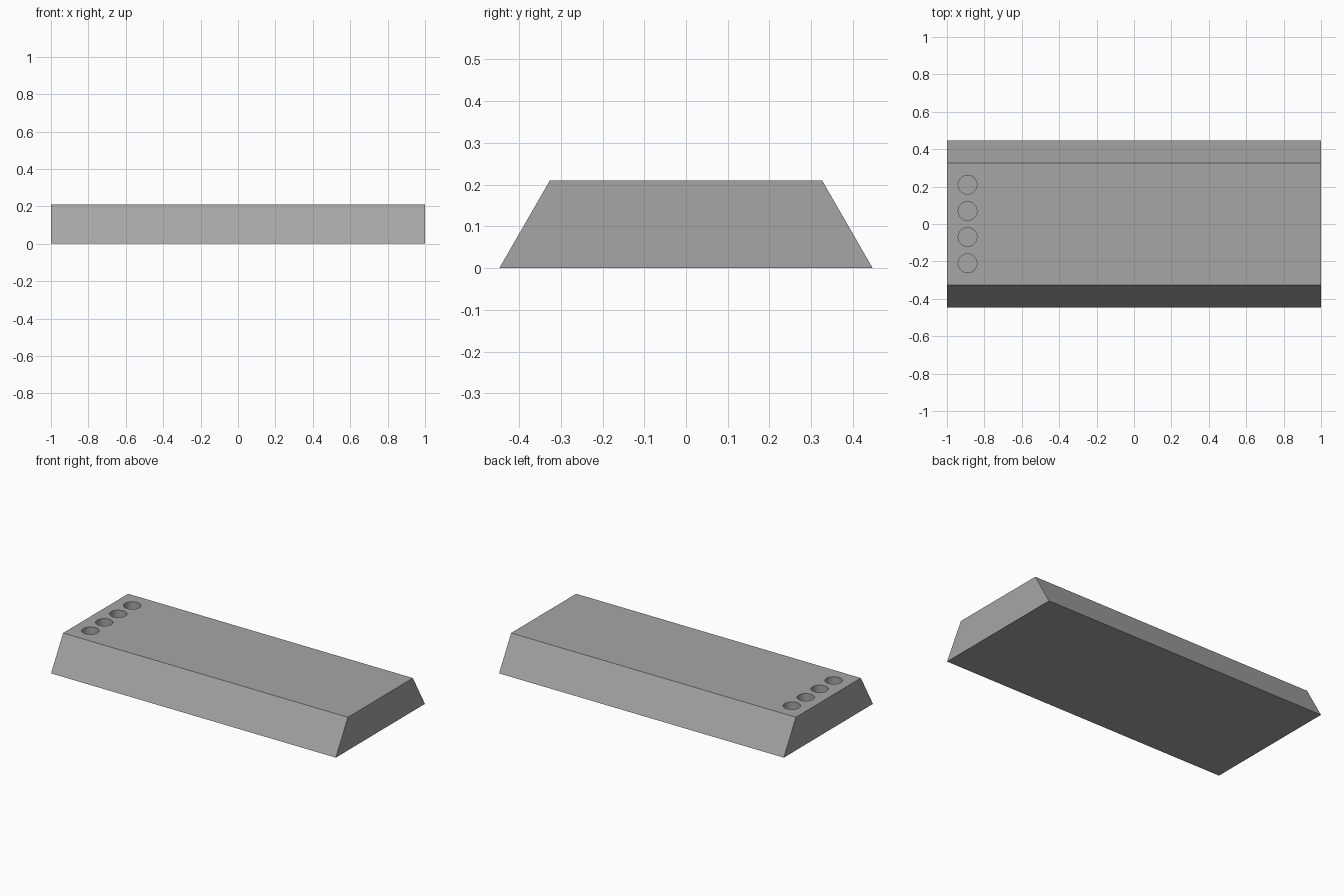
import bpy, bmesh

if "Cube" in bpy.data.objects:
    bpy.data.objects.remove(bpy.data.objects["Cube"])

HEIGHT, HOLE_DEPTH = 0.21, 0.11

grey = bpy.data.materials.new("plain grey")
grey.diffuse_color = (0.38, 0.38, 0.38, 1)
grey.use_nodes = True
grey.node_tree.nodes["Principled BSDF"].inputs["Base Color"].default_value = grey.diffuse_color

# Trapezoid profile in the y-z plane, extruded along x
bm = bmesh.new()
profile = [(-0.447, 0), (0.447, 0), (0.326, HEIGHT), (-0.326, HEIGHT)]
end = bm.faces.new([bm.verts.new((-1, y, z)) for y, z in profile])
side = bmesh.ops.extrude_face_region(bm, geom=[end])
bmesh.ops.translate(bm, vec=(2, 0, 0),
                    verts=[v for v in side["geom"] if isinstance(v, bmesh.types.BMVert)])
bmesh.ops.recalc_face_normals(bm, faces=bm.faces)
mesh = bpy.data.meshes.new("bevelled_block")
bm.to_mesh(mesh)
bm.free()
block = bpy.data.objects.new("bevelled_block", mesh)
bpy.context.collection.objects.link(block)
mesh.materials.append(grey)

# Row of four round blind holes near the left end
for i, y in enumerate((-0.21, -0.07, 0.07, 0.21)):
    bpy.ops.mesh.primitive_cylinder_add(vertices=48, radius=0.05, depth=2 * HOLE_DEPTH,
                                        location=(-0.89, y, HEIGHT))
    cutter = bpy.context.object
    cutter.name = f"hole_cutter_{i + 1}"
    cutter.data.materials.append(grey)
    cutter.hide_render = True
    cutter.hide_set(True)
    cut = block.modifiers.new(f"hole_{i + 1}", "BOOLEAN")
    cut.operation, cut.solver, cut.object = "DIFFERENCE", "EXACT", cutter

# Smooth hole walls, sharp block edges
bpy.ops.object.select_all(action="DESELECT")
block.select_set(True)
bpy.context.view_layer.objects.active = block
for modifier in list(block.modifiers):
    bpy.ops.object.modifier_apply(modifier=modifier.name)
bpy.ops.object.shade_smooth_by_angle()
